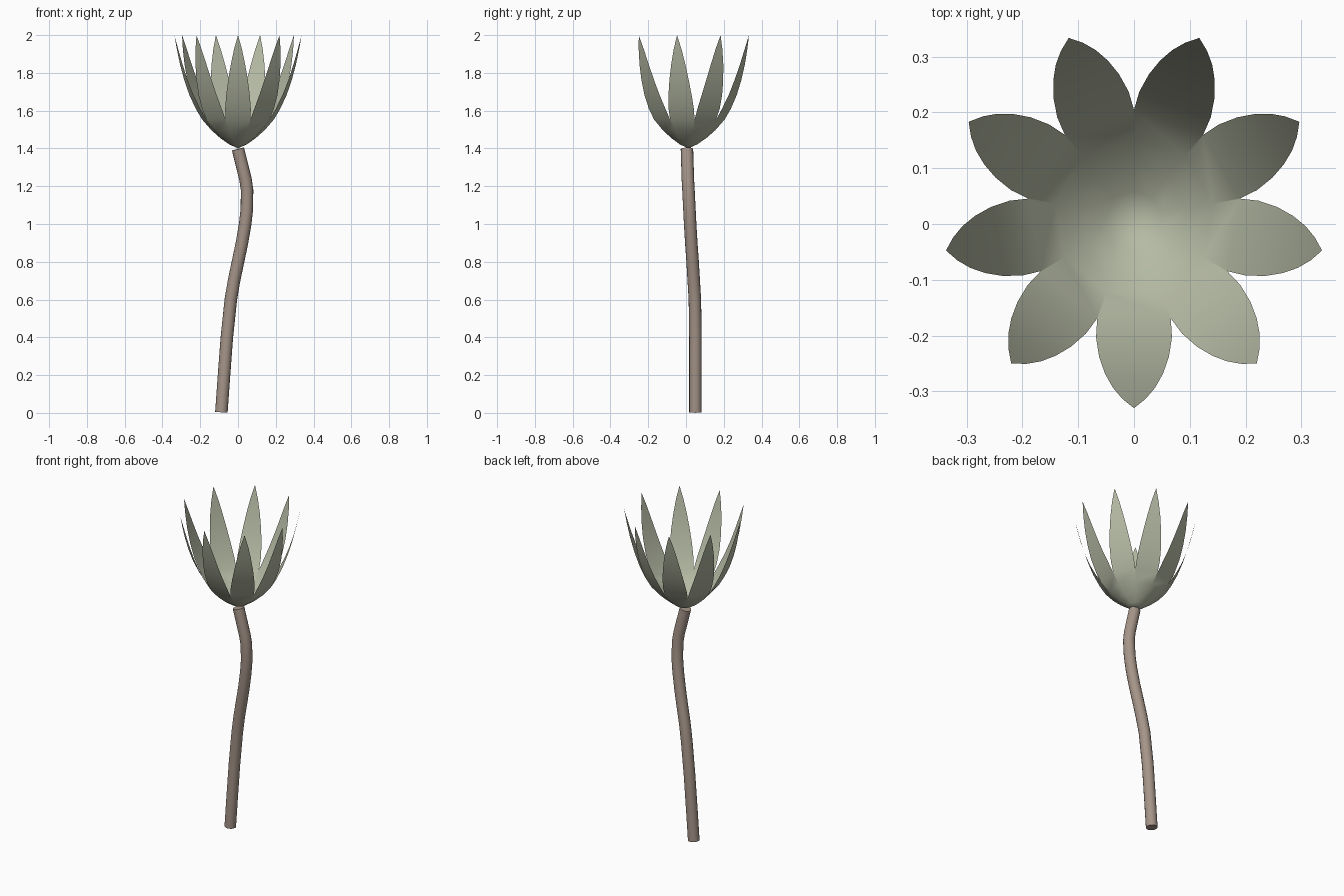
import bpy, bmesh, math
from mathutils import Vector, Matrix

if "Cube" in bpy.data.objects:
    bpy.data.objects.remove(bpy.data.objects["Cube"])


def material(name, rgb):
    m = bpy.data.materials.new(name)
    m.diffuse_color = (*rgb, 1)
    m.use_nodes = True
    m.node_tree.nodes["Principled BSDF"].inputs["Base Color"].default_value = m.diffuse_color
    return m


def finish(bm, name, mat, angle):
    mesh = bpy.data.meshes.new(name)
    bm.to_mesh(mesh)
    bm.free()
    obj = bpy.data.objects.new(name, mesh)
    bpy.context.collection.objects.link(obj)
    mesh.materials.append(mat)
    bpy.ops.object.select_all(action='DESELECT')
    bpy.context.view_layer.objects.active = obj
    obj.select_set(True)
    bpy.ops.object.shade_smooth_by_angle(angle=math.radians(angle))
    return obj


petal_green = material("pale sage", (0.46, 0.49, 0.37))
stem_brown = material("dusty brown", (0.38, 0.30, 0.25))

# Petals: a cupped wedge that opens into a pointed blade, repeated nine times
# (distance from centre, half width, height)
wedge = math.tan(math.radians(20))
rows = [(0.045, 0.045 * wedge, 1.422), (0.09, 0.09 * wedge, 1.455),
        (0.135, 0.135 * wedge, 1.497), (0.181, 0.181 * wedge, 1.553),
        (0.215, 0.068, 1.61), (0.25, 0.0625, 1.682), (0.28, 0.052, 1.762),
        (0.305, 0.038, 1.845), (0.325, 0.021, 1.925)]
bm = bmesh.new()
for i in range(9):
    turn = Matrix.Translation((0, 0.012, 0)) @ Matrix.Rotation(math.radians(40 * i), 4, 'Z')

    def vert(x, t, z):
        return bm.verts.new(turn @ Vector((x, -t, z)))

    base, tip = vert(0, 0, 1.4), vert(0, 0.342, 2.0)
    strips = [(vert(-w, t, z), vert(w, t, z)) for t, w, z in rows]
    bm.faces.new((base, strips[0][1], strips[0][0]))
    for a, b in zip(strips, strips[1:]):
        bm.faces.new((a[0], a[1], b[1], b[0]))
    bm.faces.new((strips[-1][0], strips[-1][1], tip))
bmesh.ops.remove_doubles(bm, verts=bm.verts, dist=0.0005)
finish(bm, "flower_petals", petal_green, 30)

# Stem: a round tube swept along a gently bent path
path = [Vector(p) for p in [
    (-0.088, 0.05, 0.003), (-0.074, 0.05, 0.2), (-0.059, 0.05, 0.4),
    (-0.038, 0.047, 0.6), (-0.021, 0.041, 0.7), (0.0, 0.035, 0.8),
    (0.021, 0.028, 0.9), (0.038, 0.022, 1.0), (0.047, 0.018, 1.08),
    (0.048, 0.013, 1.18), (0.04, 0.01, 1.235), (0.0, 0.005, 1.397)]]
SIDES = 16
bm = bmesh.new()
rings = []
for i, p in enumerate(path):
    along = (path[min(i + 1, len(path) - 1)] - path[max(i - 1, 0)]).normalized()
    u = Vector((0, 1, 0)).cross(along).normalized()
    v = along.cross(u)
    rings.append([bm.verts.new(p + 0.033 * (u * math.cos(a) + v * math.sin(a)))
                  for a in (math.tau * k / SIDES for k in range(SIDES))])
for a, b in zip(rings, rings[1:]):
    for k in range(SIDES):
        n = (k + 1) % SIDES
        bm.faces.new((a[k], a[n], b[n], b[k]))
bm.faces.new(rings[0][::-1])
bm.faces.new(rings[-1])
finish(bm, "stem", stem_brown, 40)
